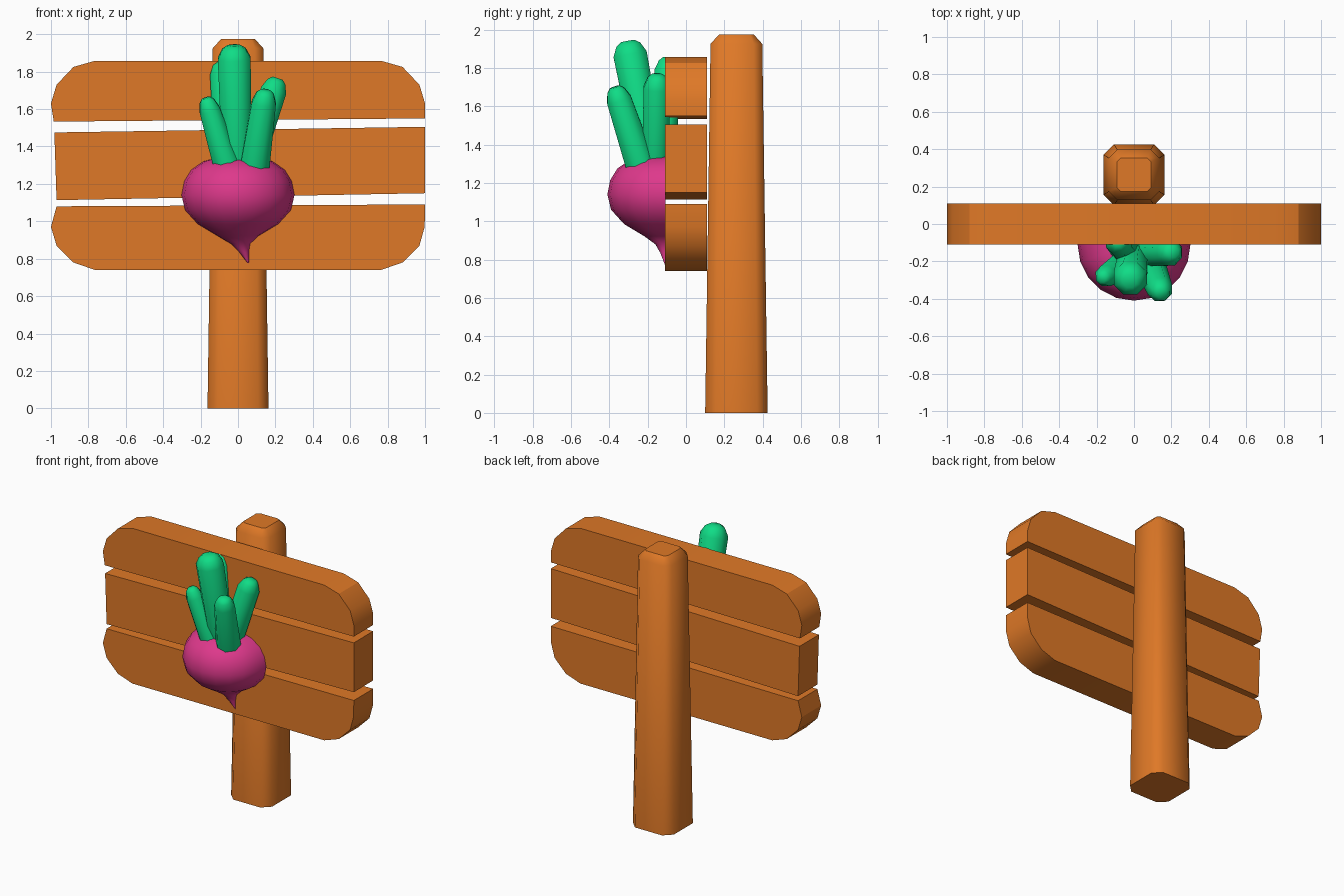
import bpy, bmesh, math
from mathutils import Vector

if "Cube" in bpy.data.objects:
    bpy.data.objects.remove(bpy.data.objects["Cube"])


def material(name, color):
    m = bpy.data.materials.new(name)
    m.diffuse_color = (*color, 1)
    m.use_nodes = True
    m.node_tree.nodes["Principled BSDF"].inputs["Base Color"].default_value = m.diffuse_color
    return m


wood = material("orange wood", (0.74, 0.19, 0.02))
pink = material("beet pink", (0.73, 0.04, 0.26))
green = material("leaf green", (0.005, 0.72, 0.24))


def loft(name, rings, mat, angle):
    """Skin a stack of equal-length rings and cap both ends."""
    bm = bmesh.new()
    loops = [[bm.verts.new(p) for p in ring] for ring in rings]
    n = len(loops[0])
    for a, b in zip(loops, loops[1:]):
        for i in range(n):
            j = (i + 1) % n
            bm.faces.new((a[i], a[j], b[j], b[i]))
    bm.faces.new(loops[0])
    bm.faces.new(loops[-1])
    bmesh.ops.recalc_face_normals(bm, faces=bm.faces)
    mesh = bpy.data.meshes.new(name)
    bm.to_mesh(mesh)
    bm.free()
    mesh.materials.append(mat)
    ob = bpy.data.objects.new(name, mesh)
    bpy.context.collection.objects.link(ob)
    bpy.ops.object.select_all(action='DESELECT')
    ob.select_set(True)
    bpy.context.view_layer.objects.active = ob
    bpy.ops.object.shade_smooth_by_angle(angle=math.radians(angle))
    return ob


# Three planks: outlines in x and z, extruded through y
planks = {
    "top_plank": [(-0.985, 1.533), (1, 1.55), (1, 1.63), (0.97, 1.73), (0.88, 1.825), (0.765, 1.858),
                  (-0.765, 1.858), (-0.88, 1.825), (-0.97, 1.73), (-1, 1.63)],
    "middle_plank": [(-0.97, 1.113), (1, 1.15), (1, 1.505), (-0.982, 1.475)],
    "bottom_plank": [(-0.97, 1.08), (1, 1.09), (0.998, 0.97), (0.97, 0.87), (0.88, 0.78), (0.765, 0.74),
                     (-0.765, 0.74), (-0.88, 0.78), (-0.97, 0.87), (-1, 0.97)],
}
for name, outline in planks.items():
    loft(name, [[(x, y, z) for x, z in outline] for y in (-0.11, 0.11)], wood, 30)


# Tapered post with chamfered corners and top
def post_ring(h, c, z):
    k = h - c
    pts = [(h, -k), (h, k), (k, h), (-k, h), (-h, k), (-h, -k), (-k, -h), (k, -h)]
    return [(x, y + 0.263, z) for x, y in pts]


loft("post", [post_ring(0.163, 0.055, 0), post_ring(0.135, 0.045, 1.925),
              post_ring(0.09, 0.02, 1.975)], wood, 46)

# Beet root: half turned body against the planks, tail bending to the right
SIDES = 10
beet = [(0, 0.13, 1.335), (0, 0.185, 1.32), (0, 0.25, 1.275), (0, 0.287, 1.215), (0, 0.302, 1.14),
        (0, 0.283, 1.06), (0, 0.215, 0.985), (0, 0.11, 0.922), (0.013, 0.052, 0.88),
        (0.032, 0.026, 0.835), (0.055, 0.003, 0.775)]
rings = []
for cx, r, z in beet:
    arc = [math.pi * (1 + i / SIDES) for i in range(SIDES + 1)]
    rings.append([(cx + r * math.cos(a), -0.108 + r * math.sin(a), z) for a in arc])
loft("beet_root", rings, pink, 60)


# Leaf stalks: thick eight-sided stems with blunt tips
def leaf(name, base, tip, r0, r1):
    base, tip = Vector(base), Vector(tip)
    axis = tip - base
    rot = Vector((0, 0, 1)).rotation_difference(axis)
    length = axis.length
    cap = 0.07
    rows = [(0, r0), (length - cap, r1), (length - 0.02, r1 * 0.72), (length, r1 * 0.4)]
    loft(name, [[base + rot @ Vector((r * math.cos(a), r * math.sin(a), h))
                 for a in (math.tau * (i + 0.5) / 8 for i in range(8))]
                for h, r in rows], green, 60)


leaf("leaf_centre", (-0.005, -0.18, 1.29), (-0.022, -0.305, 1.94), 0.085, 0.095)
leaf("leaf_left", (-0.055, -0.22, 1.29), (-0.172, -0.29, 1.66), 0.08, 0.06)
leaf("leaf_right", (0.09, -0.235, 1.29), (0.148, -0.372, 1.70), 0.085, 0.07)
leaf("leaf_back_right", (0.06, -0.16, 1.29), (0.212, -0.15, 1.765), 0.075, 0.075)
leaf("leaf_back_left", (-0.05, -0.13, 1.29), (-0.085, -0.09, 1.855), 0.08, 0.075)
